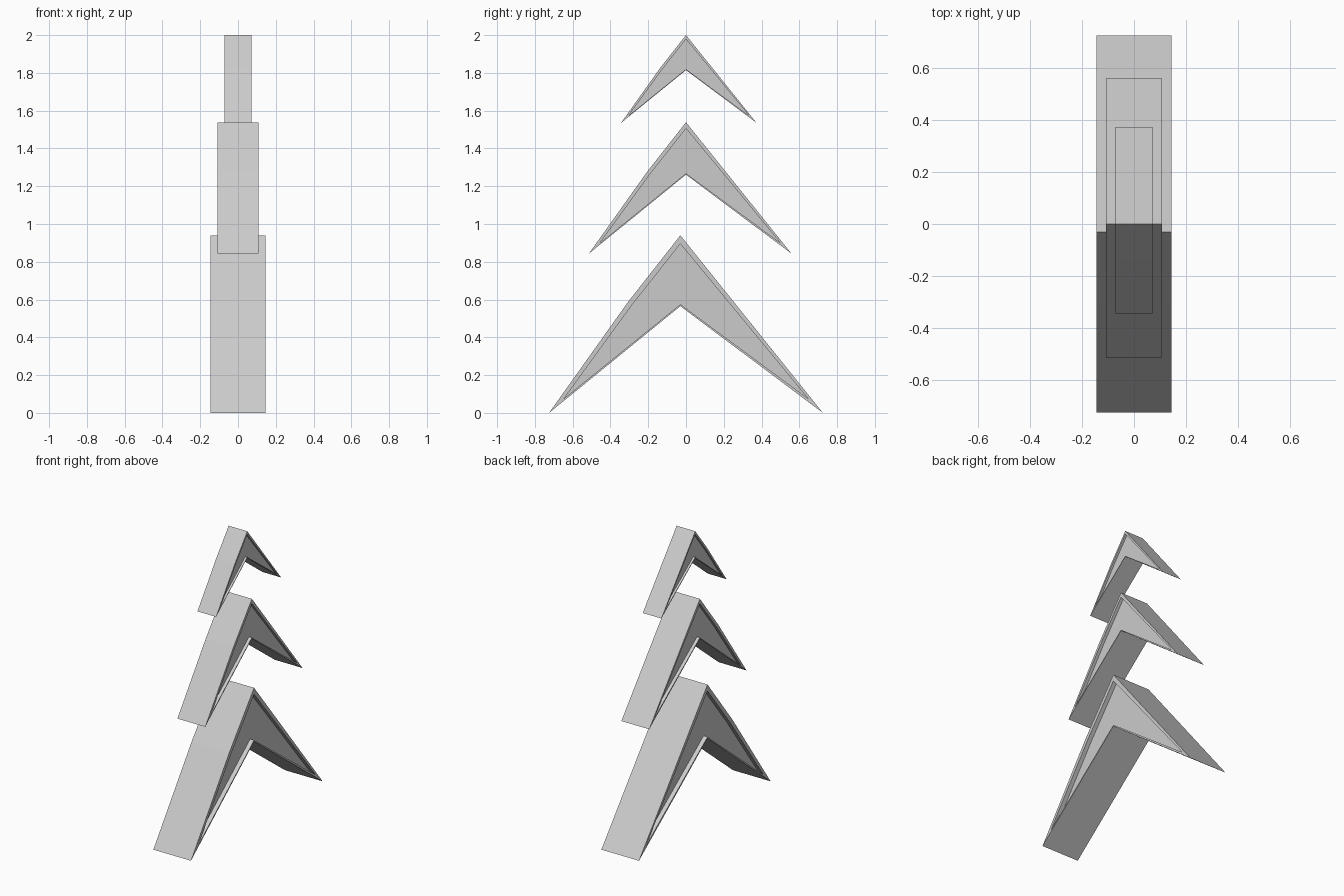
import bpy, bmesh

cube = bpy.data.objects.get("Cube")
if cube:
    bpy.data.objects.remove(cube)

grey = bpy.data.materials.new("light grey")
grey.use_nodes = True
grey.diffuse_color = (0.6, 0.6, 0.6, 1)
grey.node_tree.nodes["Principled BSDF"].inputs["Base Color"].default_value = (0.6, 0.6, 0.6, 1)

# Chevron profile (y, z): front tip, front bend, apex, back tip, notch
OUTER = [(-0.695, 0), (-0.275, 0.59), (0, 0.94), (0.755, 0), (0, 0.565)]
INNER = [(-0.615, 0.077), (-0.255, 0.572), (0, 0.895), (0.675, 0.077), (0, 0.575)]
HALF_WIDTH = 0.145
DEPTH = 0.03


def chevron(name, size, y, z):
    """Extruded chevron with a sunken panel on each side."""
    bm = bmesh.new()

    def loop(profile, x):
        return [bm.verts.new((x * size, y + p * size, z + q * size)) for p, q in profile]

    def bridge(a, b):
        for i in range(len(a)):
            j = (i + 1) % len(a)
            bm.faces.new((a[i], a[j], b[j], b[i]))

    rims = []
    for side in (-1, 1):
        rim = loop(OUTER, side * HALF_WIDTH)
        lip = loop(INNER, side * HALF_WIDTH)
        panel = loop(INNER, side * (HALF_WIDTH - DEPTH))
        bridge(rim, lip)
        bridge(lip, panel)
        bm.faces.new(panel)
        rims.append(rim)
    bridge(*rims)

    bmesh.ops.recalc_face_normals(bm, faces=bm.faces)
    mesh = bpy.data.meshes.new(name)
    bm.to_mesh(mesh)
    bm.free()
    mesh.materials.append(grey)
    obj = bpy.data.objects.new(name, mesh)
    bpy.context.collection.objects.link(obj)


# Three stacked chevrons, shrinking upwards
chevron("lower_chevron", 1.0, -0.03, 0)
chevron("middle_chevron", 0.74, 0, 0.843)
chevron("upper_chevron", 0.495, 0, 1.535)
